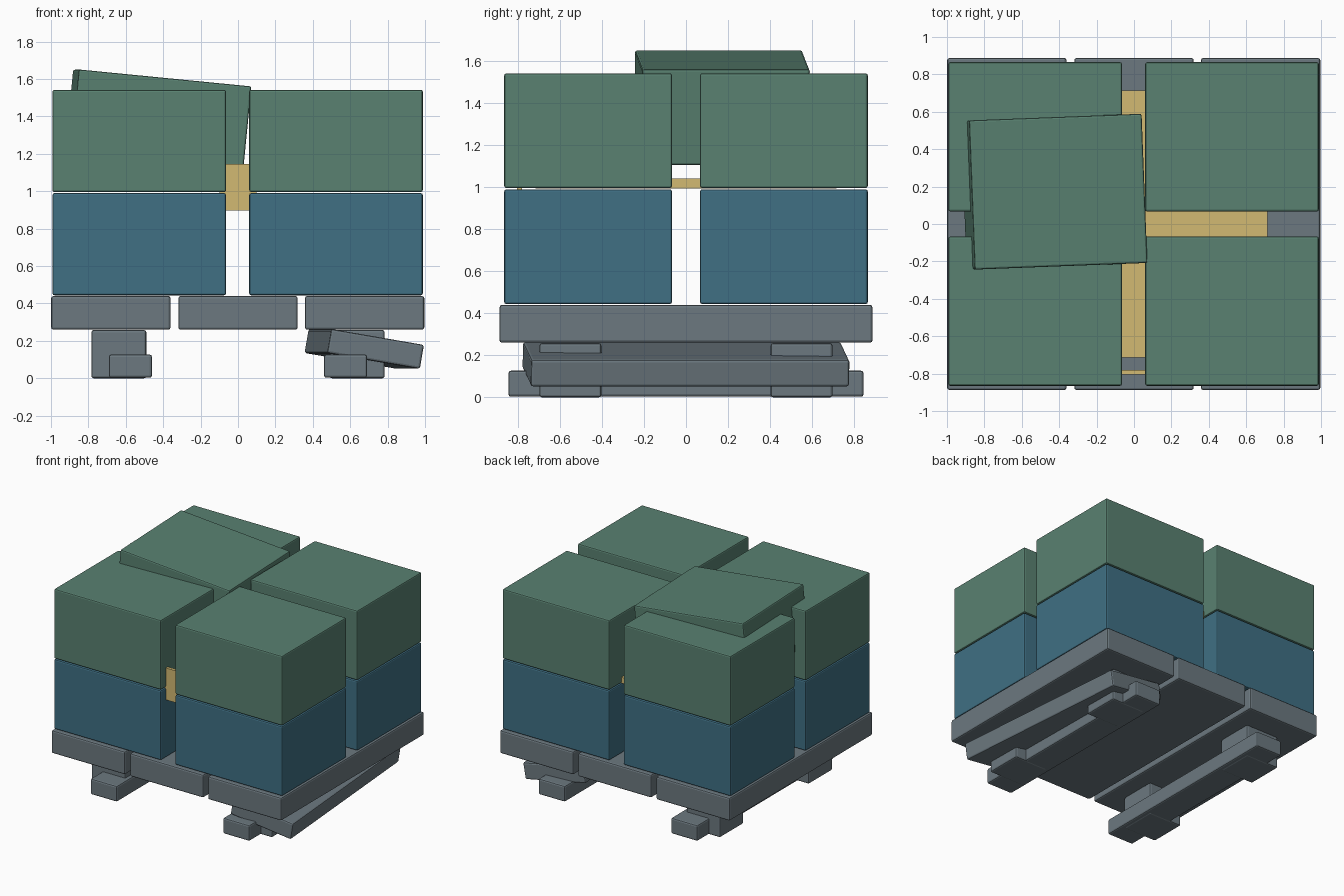
import bpy
from math import radians

if "Cube" in bpy.data.objects:
    bpy.data.objects.remove(bpy.data.objects["Cube"])


def material(name, rgb):
    m = bpy.data.materials.new(name)
    m.diffuse_color = (*rgb, 1)
    m.use_nodes = True
    m.node_tree.nodes["Principled BSDF"].inputs["Base Color"].default_value = m.diffuse_color
    return m


SLATE = material("slate", (0.15, 0.19, 0.215))
BLUE = material("blue", (0.05, 0.16, 0.23))
GREEN = material("green", (0.10, 0.22, 0.165))
YELLOW = material("yellow", (0.65, 0.49, 0.17))


def box(name, centre, size, mat, bevel=0.01, tilt=0, turn=0):
    """Box with softened edges; tilt is about its own y, turn is about z."""
    bpy.ops.mesh.primitive_cube_add(size=1)
    ob = bpy.context.object
    ob.name = name
    ob.scale = size
    bpy.ops.object.transform_apply(location=False, rotation=False, scale=True)
    ob.location = centre
    ob.rotation_euler = (0, radians(tilt), radians(turn))
    ob.data.materials.append(mat)
    if bevel:
        mod = ob.modifiers.new("bevel", "BEVEL")
        mod.width = bevel
        mod.segments = 2
    return ob


# Deck boards
for name, x in (("left", -0.68), ("middle", 0), ("right", 0.677)):
    box(f"deck_board_{name}", (x, 0, 0.35), (0.638, 1.775, 0.18), SLATE, 0.012)

# Skids with support blocks
for side, s in (("left", -1), ("right", 1)):
    box(f"skid_{side}", (s * 0.575, 0, 0.065), (0.23, 1.69, 0.124), SLATE, 0.012)
    for end, y in (("front", -0.55), ("back", 0.55)):
        box(f"block_{side}_{end}", (s * 0.637, y, 0.129), (0.294, 0.295, 0.258), SLATE, 0.012)

# Loose bottom board hanging at an angle
box("loose_board", (0.675, 0, 0.157), (0.505, 1.52, 0.13), SLATE, 0.012, 9.7, 4.6)

# Two layers of four cartons
for layer, z, mat in (("lower", 0.717, BLUE), ("upper", 1.269, GREEN)):
    for side, x in (("left", -0.528), ("right", 0.524)):
        for end, y in (("front", -0.466), ("back", 0.466)):
            box(f"carton_{layer}_{side}_{end}", (x, y, z), (0.928, 0.798, 0.546), mat)

# Carton dropped askew on top
box("tilted_carton", (-0.427, 0.172, 1.378), (0.928, 0.798, 0.458), GREEN, 0.01, 5.6, 2.2)

# Sheet between the layers and label in the front gap
box("layer_sheet", (0, 0, 1.018), (1.43, 1.43, 0.046), YELLOW, 0)
box("front_label", (0, -0.792, 1.022), (0.2, 0.024, 0.25), YELLOW, 0)
